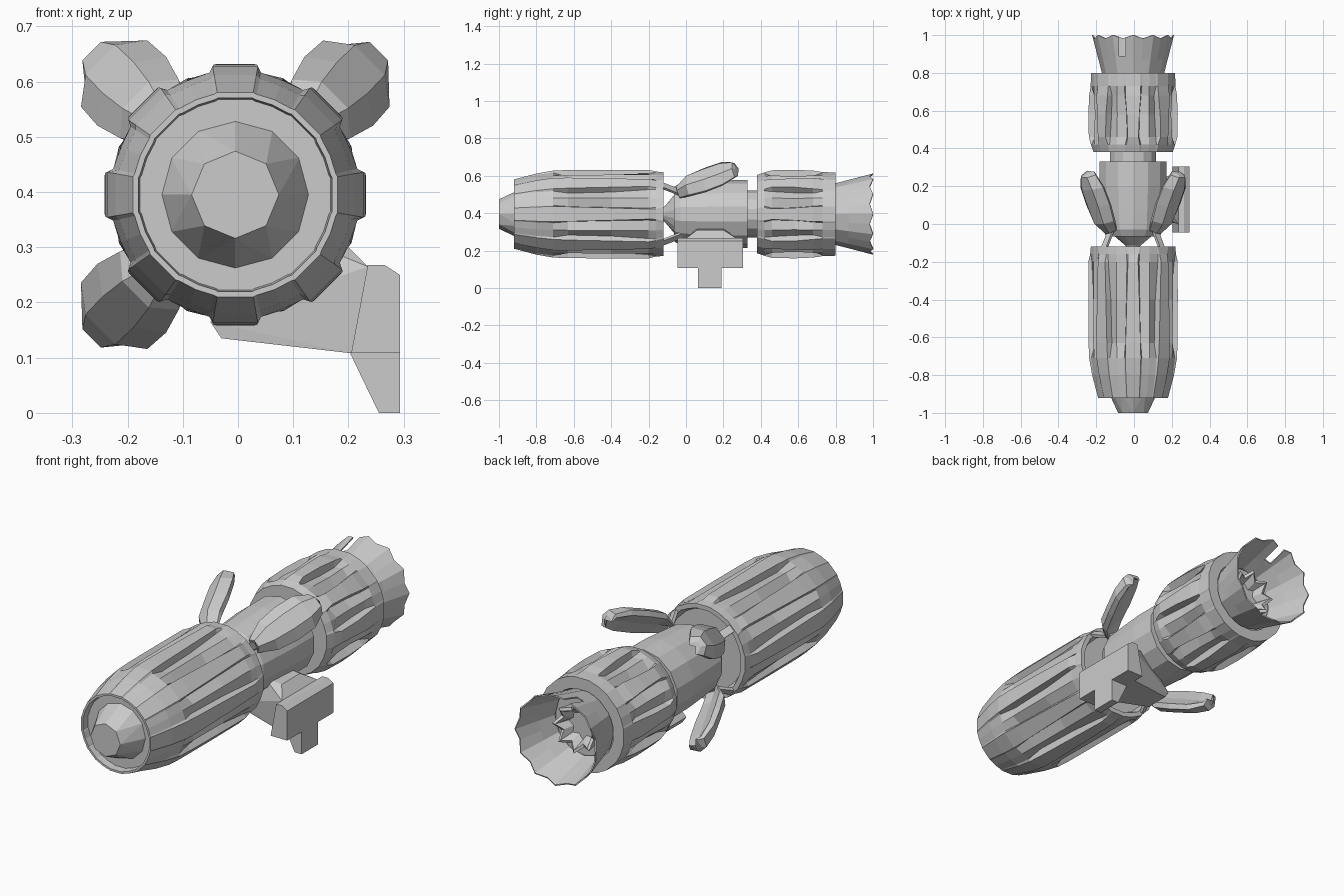
import bpy, bmesh
from math import sin, cos, pi, radians
from mathutils import Vector, Matrix

if "Cube" in bpy.data.objects:
    bpy.data.objects.remove(bpy.data.objects["Cube"])

CX, CZ = -0.005, 0.395          # long axis of the craft
grey = bpy.data.materials.new("hull_grey")
grey.use_nodes = True
GREY = (0.6, 0.6, 0.6, 1)
grey.diffuse_color = GREY
grey.node_tree.nodes["Principled BSDF"].inputs["Base Color"].default_value = GREY


def polar(angle, r, y):
    return Vector((CX + r * cos(angle), y, CZ + r * sin(angle)))


def finish(name, bm):
    bmesh.ops.recalc_face_normals(bm, faces=bm.faces)
    mesh = bpy.data.meshes.new(name)
    bm.to_mesh(mesh)
    bm.free()
    mesh.materials.append(grey)
    obj = bpy.data.objects.new(name, mesh)
    bpy.context.collection.objects.link(obj)
    return obj


def loft(name, rings, cap_start=False, cap_end=False, closed=True):
    bm = bmesh.new()
    loops = [[bm.verts.new(p) for p in ring] for ring in rings]
    n = len(loops[0])
    for a, b in zip(loops, loops[1:]):
        for i in range(n if closed else n - 1):
            j = (i + 1) % n
            bm.faces.new((a[i], a[j], b[j], b[i]))
    if cap_start:
        bm.faces.new(loops[0])
    if cap_end:
        bm.faces.new(loops[-1])
    return finish(name, bm)


def turned(name, profile, sides, **caps):
    return loft(name, [[polar(2 * pi * (i + .5) / sides, r, y) for i in range(sides)]
                       for y, r in profile], **caps)


def hull(name, points):
    bm = bmesh.new()
    for p in points:
        bm.verts.new(p)
    res = bmesh.ops.convex_hull(bm, input=bm.verts)
    loose = set(res["geom_interior"]) | set(res["geom_unused"])
    bmesh.ops.delete(bm, geom=[v for v in loose if isinstance(v, bmesh.types.BMVert)],
                     context="VERTS")
    return finish(name, bm)


def ribbed(name, stations, **caps):
    # each station: y, rib radius, groove radius, panel radius, rib half angle
    rings = []
    for y, rib, groove, panel, half in stations:
        ring = []
        for k in range(8):
            for a, r in ((-half, rib), (half, rib), (half + 2, groove),
                         (22.5, panel), (43 - half, groove)):
                ring.append(polar(radians(45 * k + a), r, y))
        rings.append(ring)
    return loft(name, rings, **caps)


# Front hull with tapered ribs and recessed front face
ribbed("front_hull", [
    (-.885, .01, .01, .01, 10),
    (-.885, .175, .173, .173, 10),
    (-.92, .178, .176, .176, 10),
    (-.92, .188, .186, .186, 10),
    (-.80, .22, .215, .213, 10),
    (-.71, .236, .226, .224, 10),
    (-.63, .239, .203, .226, 9.5),
    (-.40, .239, .205, .228, 8),
    (-.20, .238, .22, .228, 6.5),
    (-.16, .229, .226, .226, 7),
    (-.12, .227, .225, .225, 10),
    (-.12, .205, .203, .203, 10),
    (-.15, .19, .19, .19, 10),
    (-.15, .01, .01, .01, 10)], cap_start=True, cap_end=True)

# Faceted nose
hull("nose", [polar(2 * pi * i / 12, .135, -.88) for i in range(12)]
     + [polar(2 * pi * i / 8, .079, -1) for i in range(8)])

# Middle module with front cone and rear neck
turned("middle_body", [(-.14, .03), (-.115, .04), (-.065, .1), (-.065, .145),
                       (-.03, .165), (.05, .172), (.2, .182), (.33, .182),
                       (.33, .125), (.39, .125)], 14, cap_start=True, cap_end=True)

# Aft hull with ribs and plain collar
ribbed("aft_hull", [
    (.38, .12, .12, .12, 9),
    (.38, .212, .21, .21, 9),
    (.42, .226, .222, .22, 9),
    (.46, .236, .205, .224, 7),
    (.58, .239, .198, .218, 8),
    (.68, .236, .205, .224, 10),
    (.73, .228, .224, .224, 10),
    (.80, .226, .225, .225, 10),
    (.80, .17, .17, .17, 10),
    (.77, .16, .16, .16, 10),
    (.77, .01, .01, .01, 10)], cap_start=True, cap_end=True)

# Flared nozzle with a scalloped rim
rings = []
for y, r, dip in ((.78, .16, 0), (.87, .183, 0), (1, .217, .018)):
    rings.append([polar(2 * pi * i / 24, r * (cos(pi / 12) if i % 2 else 1),
                        y - (dip if i % 2 else 0)) for i in range(24)])
nozzle = loft("nozzle", rings)
solid = nozzle.modifiers.new("wall", "SOLIDIFY")
solid.thickness = .006

# Slot cutter for the nozzle rim
bm = bmesh.new()
bmesh.ops.create_cube(bm, size=1, matrix=Matrix.Translation((-.062, .965, .59))
                      @ Matrix.Diagonal((.036, .15, .12, 1)))
cutter = finish("slot_cutter", bm)
cutter.hide_render = True
cutter.hide_viewport = True
cut = nozzle.modifiers.new("slot", "BOOLEAN")
cut.object = cutter
cut.operation = "DIFFERENCE"
cut.solver = "EXACT"

# Inner engine crown with petal tips
loft("engine_crown", [[polar(2 * pi * i / 16, r - (.022 if i % 2 else 0),
                             y - (dip if i % 2 else 0)) for i in range(16)]
                      for y, r, dip in ((.76, .1, 0), (.86, .115, .03),
                                        (.86, .1, .03), (.79, .075, 0))], cap_end=True)


def frame(angle):
    out = Vector((cos(angle), 0, sin(angle)))
    side = Vector((-sin(angle), 0, cos(angle)))
    return lambda r, t, y: Vector((CX, y, CZ)) + out * r + side * t


# Three cupped paddles swept outwards
for label, deg in (("upper_left", 45), ("upper_right", 135), ("lower_right", 225)):
    at = frame(radians(deg))
    rings = []
    for y, r, w, thick in ((-.05, .195, .035, .02), (0, .255, .075, .05),
                           (.09, .30, .088, .05), (.18, .345, .085, .045),
                           (.245, .368, .052, .03), (.262, .355, .03, .012)):
        rings.append([at(r, -w * .45, y), at(r, w * .45, y), at(r - .035, w, y + .015),
                      at(r - .035 - thick * .5, w * .85, y + .015),
                      at(r - thick, 0, y + .02),
                      at(r - .035 - thick * .5, -w * .85, y + .015),
                      at(r - .035, -w, y + .015)])
    loft("paddle_" + label, rings, cap_start=True, cap_end=True)

# Four struts joining the front hull to the middle module
for k in range(4):
    at = frame(radians(45 + 90 * k))
    hull("strut_%d" % (k + 1), [at(r + dr, t, y) for y, r in ((-.125, .222), (-.02, .165))
                                for dr in (0, -.016) for t in (-.018, .018)])

# Side bracket: flared arm, cross bar and tapered foot
hull("bracket_arm", [(x, y, z) for x, z, ys in (
    (-.05, .165, (.07, .19)), (-.03, .135, (.07, .19)), (.10, .32, (.06, .20)),
    (.19, .31, (.06, .20)), (.205, .108, (.02, .25)), (.235, .265, (.0, .27)))
    for y in ys])
hull("bracket_bar", [(x, y, z) for x, z in (
    (.205, .108), (.293, .108), (.293, .25), (.265, .268), (.235, .268))
    for y in (-.045, .305)])
hull("bracket_foot", [(x, y, z) for x, z in (
    (.203, .108), (.293, .108), (.293, 0), (.255, 0)) for y in (.065, .19)])
